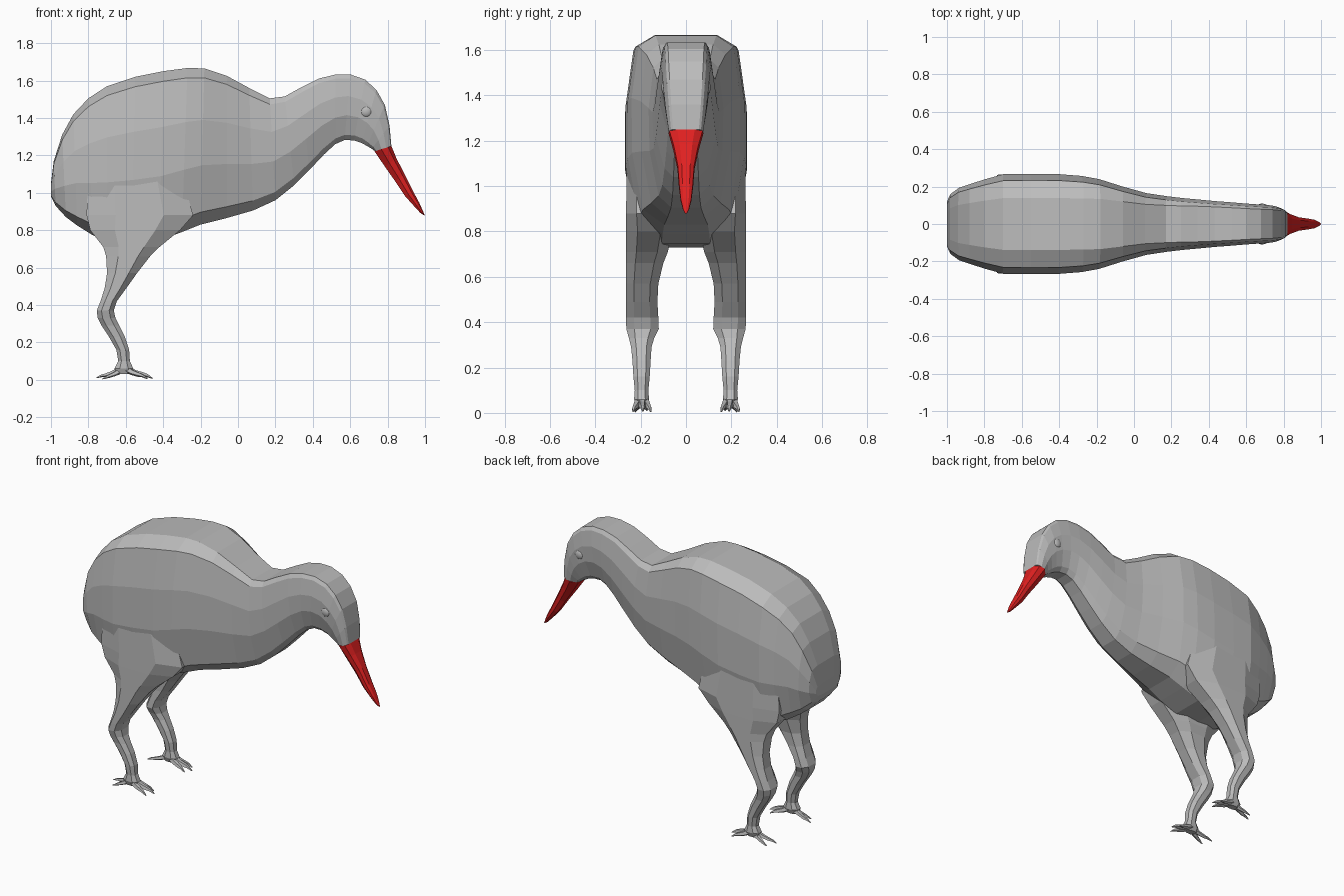
import bpy, bmesh
from mathutils import Vector


def material(name, rgb):
    m = bpy.data.materials.new(name)
    m.diffuse_color = (*rgb, 1)
    return m


GREY = material("plumage grey", (0.5, 0.5, 0.5))
RED = material("beak red", (0.75, 0.015, 0.015))


def loft(name, rings, mat):
    """Skin closed rings of equal length and cap both ends."""
    bm = bmesh.new()
    vs = [[bm.verts.new(p) for p in r] for r in rings]
    n = len(vs[0])
    for a, b in zip(vs, vs[1:]):
        for i in range(n):
            j = (i + 1) % n
            bm.faces.new((a[i], a[j], b[j], b[i]))
    bm.faces.new(vs[0])
    bm.faces.new(vs[-1][::-1])
    bmesh.ops.recalc_face_normals(bm, faces=bm.faces)
    me = bpy.data.meshes.new(name)
    bm.to_mesh(me)
    bm.free()
    me.materials.append(mat)
    ob = bpy.data.objects.new(name, me)
    bpy.context.collection.objects.link(ob)
    return ob


def section(tx, tz, bx, bz, w, shape):
    """Symmetric ring spanning a top point and a bottom point."""
    def pt(f, t, s):
        return (tx + (bx - tx) * t, s * f * w, tz + (bz - tz) * t)
    return [pt(f, t, 1) for f, t in shape] + [pt(f, t, -1) for f, t in reversed(shape)]


# Body, neck and head: top x,z / bottom x,z / half width
BODY = [
    (-1, 1.05, -1, .98, .12), (-.985, 1.17, -.975, .93, .16),
    (-.94, 1.31, -.92, .87, .195), (-.88, 1.42, -.86, .825, .215),
    (-.8, 1.505, -.78, .775, .24), (-.7, 1.57, -.7, .74, .266),
    (-.55, 1.62, -.57, .73, .268), (-.4, 1.65, -.42, .745, .267),
    (-.27, 1.667, -.3, .79, .257), (-.18, 1.665, -.2, .83, .24),
    (-.06, 1.625, -.06, .865, .2), (.06, 1.56, .08, .905, .165),
    (.17, 1.505, .2, .96, .148), (.25, 1.515, .3, 1.04, .138),
    (.34, 1.565, .38, 1.12, .13), (.43, 1.61, .46, 1.205, .122),
    (.52, 1.632, .52, 1.26, .116), (.6, 1.633, .57, 1.282, .11),
    (.68, 1.605, .62, 1.28, .105), (.74, 1.55, .66, 1.267, .102),
    (.785, 1.47, .69, 1.25, .096), (.81, 1.36, .715, 1.235, .087),
    (.82, 1.25, .735, 1.22, .076)]
rings = []
for r in BODY:
    k = min(1, max(0, (r[0] + .3) / .7))          # 0 on the body, 1 on the neck
    shape = [(.52 + .23 * k, 0), (.87, .06), (1, .33), (1 - .05 * k, .62),
             (.82 - .17 * k, .92), (.4, 1)]
    rings.append(section(*r, shape))
loft("body", rings, GREY)

# Beak
BEAK = [
    (.82, 1.25, .73, 1.222, .077), (.847, 1.185, .785, 1.14, .056),
    (.89, 1.1, .84, 1.062, .038), (.935, 1.01, .895, .98, .031),
    (.97, .945, .94, .93, .024), (.99, .9, .975, .892, .013),
    (.999, .88, .995, .879, .004)]
loft("beak", [section(*r, [(.5, 0), (.95, .2), (1, .6), (.5, 1)]) for r in BEAK], RED)

# Legs: height, tilt of the cut, rear x, front x, inner y, outer y
LEG = [
    (1.1, -.8, -.3, .1, .262), (.88, -.81, -.24, .08, .264),
    (.8, -.79, -.31, .06, .265), (.71, -.72, -.42, .08, .265),
    (.66, -.705, -.47, .1, .265), (.57, -.7, -.54, .122, .265),
    (.49, -.713, -.597, .126, .265), (.42, -.735, -.648, .122, .265),
    (.37, -.755, -.664, .12, .263), (.33, -.75, -.655, .14, .252),
    (.29, -.73, -.635, .152, .242), (.23, -.69, -.605, .156, .236),
    (.16, -.65, -.582, .16, .232), (.1, -.64, -.578, .166, .226),
    (.06, -.66, -.56, .163, .229), (.03, -.65, -.575, .175, .217)]
OCT = [(.45, -1), (1, -.5), (1, .5), (.45, 1), (-.45, 1), (-1, .5), (-1, -.5), (-.45, -1)]
# Toes: path from ankle to claw, with half thickness
TOES = [
    [(-.6, .195, .065, .022), (-.55, .193, .04, .017), (-.51, .192, .03, .015),
     (-.485, .191, .024, .01), (-.457, .19, .008, .003)],
    [(-.6, .185, .06, .02), (-.565, .172, .04, .016), (-.53, .165, .028, .013),
     (-.51, .16, .022, .009), (-.485, .155, .006, .003)],
    [(-.6, .205, .06, .02), (-.565, .217, .04, .016), (-.53, .224, .028, .013),
     (-.51, .229, .022, .009), (-.485, .234, .006, .003)],
    [(-.62, .195, .06, .022), (-.67, .185, .038, .014), (-.71, .178, .025, .011),
     (-.73, .175, .022, .008), (-.757, .172, .011, .003)],
    [(-.62, .2, .055, .02), (-.66, .21, .032, .013), (-.69, .218, .02, .01),
     (-.725, .225, .005, .003)]]

for side, s in (("left", 1), ("right", -1)):
    rings = []
    for z, x0, x1, y0, y1 in LEG:
        cx, cy, rx, ry = (x0 + x1) / 2, (y0 + y1) / 2, (x1 - x0) / 2, (y1 - y0) / 2
        rings.append([(cx + rx * a, s * (cy + ry * b), z) for a, b in OCT])
    loft(side + "_leg", rings, GREY)

    for i, path in enumerate(TOES):
        pts = [Vector(p[:3]) for p in path]
        rings = []
        for j, p in enumerate(pts):
            d = pts[min(j + 1, len(pts) - 1)] - pts[max(j - 1, 0)]
            across = d.cross(Vector((0, 0, 1))).normalized()
            up = across.cross(d).normalized()
            r = path[j][3]
            ring = [p + across * r * a + up * r * b for a, b in
                    ((1, -.4), (.6, .7), (-.6, .7), (-1, .4 - .8), (0, -1))]
            rings.append([(v.x, s * v.y, max(v.z, 0)) for v in ring])
        # the lowest claws rest on the ground
        loft(f"{side}_toe_{i + 1}", rings, GREY)

    # Eye
    bpy.ops.mesh.primitive_uv_sphere_add(segments=16, ring_count=10, radius=.032,
                                         location=(.685, s * .09, 1.435))
    eye = bpy.context.object
    eye.name = side + "_eye"
    eye.scale.y = .6
    eye.data.materials.append(GREY)
    bpy.ops.object.shade_smooth()
